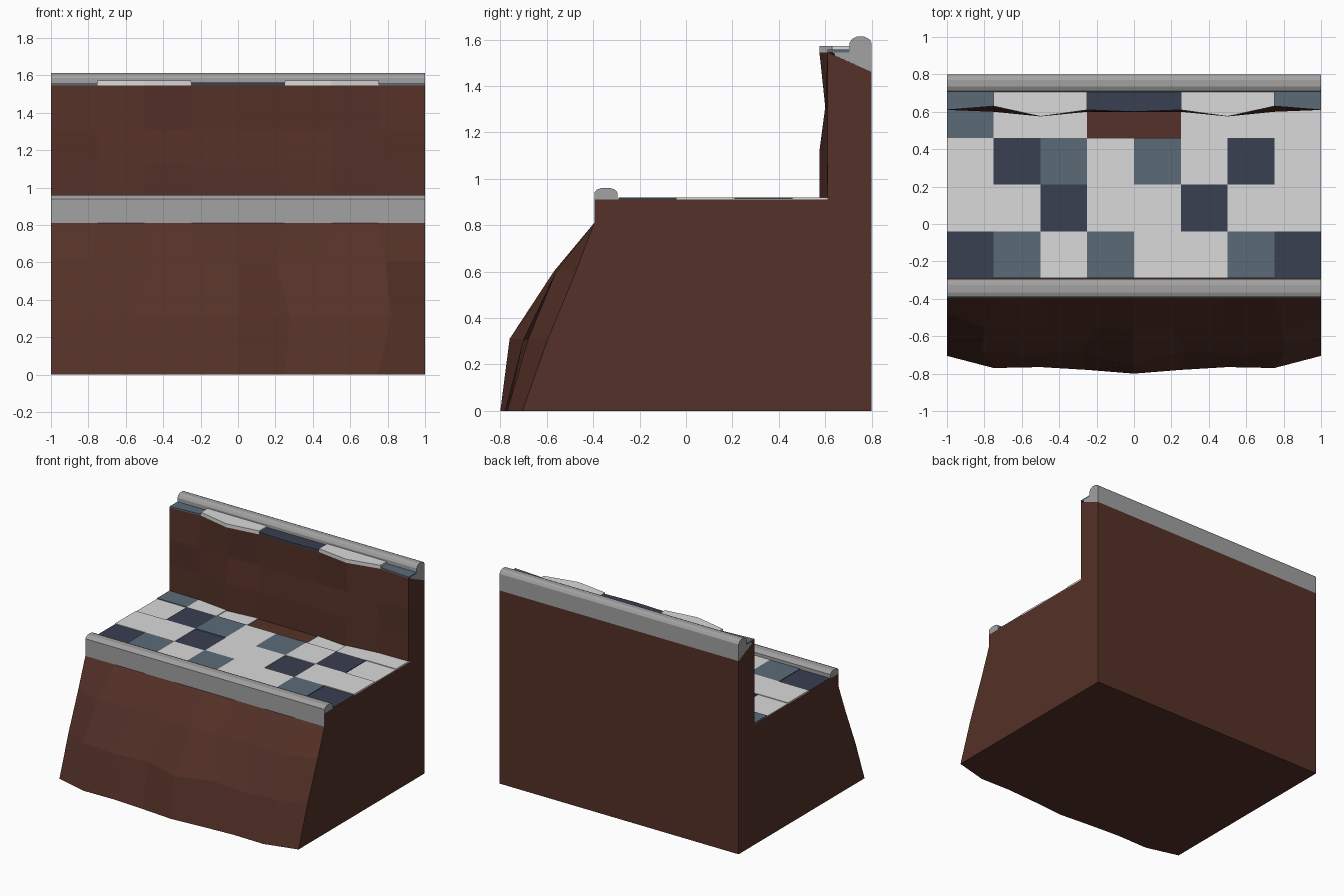
import bpy
import bmesh

cube = bpy.data.objects.get("Cube")
if cube:
    bpy.data.objects.remove(cube)


def material(name, *rgb):
    mat = bpy.data.materials.new(name)
    mat.use_nodes = True
    mat.diffuse_color = (*rgb, 1)
    mat.node_tree.nodes["Principled BSDF"].inputs["Base Color"].default_value = (*rgb, 1)
    return mat


EARTH = material("brown earth", 0.09, 0.031, 0.021)
STONE = material("grey stone", 0.36, 0.36, 0.36)
WHITE = material("white tile", 0.70, 0.70, 0.70)
SLATE = material("slate blue tile", 0.105, 0.145, 0.185)
NAVY = material("navy tile", 0.042, 0.050, 0.082)
TILES = {"W": WHITE, "S": SLATE, "N": NAVY}


def loft(name, sections, *mats):
    """Skin a row of matching closed sections and cap both ends."""
    bm = bmesh.new()
    rings = [[bm.verts.new(p) for p in s] for s in sections]
    n = len(rings[0])
    for a, b in zip(rings, rings[1:]):
        for j in range(n):
            k = (j + 1) % n
            bm.faces.new((a[j], a[k], b[k], b[j]))
    bm.faces.new(rings[0])
    bm.faces.new(rings[-1])
    bmesh.ops.recalc_face_normals(bm, faces=bm.faces)
    mesh = bpy.data.meshes.new(name)
    bm.to_mesh(mesh)
    bm.free()
    for m in mats:
        mesh.materials.append(m)
    obj = bpy.data.objects.new(name, mesh)
    bpy.context.collection.objects.link(obj)
    return obj


def bar(name, profile, mat):
    return loft(name, [[(x, y, z) for y, z in profile] for x in (-1, 1)], mat)


def slab(name, outline, bottom, top, mat):
    return loft(name, [[(x, y, z) for x, y in outline] for z in (bottom, top)], mat)


# Earth bank: each row gives height, column positions from the centre out, depths
EVEN = (0, 0.25, 0.5, 0.75, 1)
FLOOR, LEDGE, FRONT, BACK = 0.91, 1.545, -0.395, 0.8
LEDGE_EDGE = (0.60, 0.61, 0.575, 0.63, 0.61)
rows = [
    (0.0, EVEN, (BACK,) * 5),
    (0.0, EVEN, (-0.80, -0.78, -0.765, -0.77, -0.705)),
    (0.31, (0, 0.28, 0.55, 0.82, 1), (-0.76, -0.68, -0.70, -0.68, -0.595)),
    (0.60, (0, 0.2, 0.47, 0.79, 1), (-0.57, -0.55, -0.53, -0.56, -0.475)),
    (0.81, EVEN, (FRONT,) * 5),
    (FLOOR, EVEN, (FRONT,) * 5),
    (FLOOR, EVEN, (0.60, 0.60, 0.575, 0.605, 0.61)),
    (1.12, EVEN, (0.60, 0.60, 0.575, 0.61, 0.61)),
    (1.31, EVEN, (0.605, 0.61, 0.60, 0.60, 0.61)),
    (LEDGE, EVEN, LEDGE_EDGE),
    (1.46, EVEN, (BACK,) * 5),
]
sections = []
for c in range(-4, 5):
    side = -1 if c < 0 else 1
    sections.append([(side * xs[abs(c)], ys[abs(c)], z) for z, xs, ys in rows])
bank = loft("earth_bank", sections, EARTH, STONE)

# Stone band on the upright strip below the front kerb
for f in bank.data.polygons:
    if f.normal.y < -0.9 and f.center.y < 0 and f.center.z > 0.81:
        f.material_index = 1


# Rounded kerb outline, from its back foot over the top to its front foot
def kerb_outline(y0, y1, z0, z1):
    h = z1 - z0
    return [(y1, z0), (y1, z1 - 0.4 * h), (y1 - 0.01, z1 - 0.15 * h), (y1 - 0.03, z1),
            (y0 + 0.03, z1), (y0 + 0.01, z1 - 0.15 * h), (y0, z1 - 0.4 * h), (y0, z0)]


bar("front_kerb", kerb_outline(FRONT, -0.295, FLOOR, 0.96), STONE)
bar("back_coping",
    [(BACK, 1.46)] + kerb_outline(0.705, BACK, LEDGE, 1.612)[1:] + [(0.64, LEDGE), (0.64, 1.532)],
    STONE)

# Floor tiles, front row first; lowercase tiles sit lower, a dot leaves bare earth
floor_rows = ["nSWSWWSn", "WWnWWnWW", "wNSWSWNw", "SWw..wWW"]
for r, row in enumerate(floor_rows):
    y0 = -0.29 + 0.25 * r
    y1 = min(y0 + 0.25, 0.62)
    for c, key in enumerate(row):
        if key == ".":
            continue
        x0 = -1 + 0.25 * c
        outline = [(x0, y0), (x0 + 0.25, y0), (x0 + 0.25, y1), (x0, y1)]
        top = FLOOR + (0.005 if key.islower() else 0.01)
        slab(f"floor_tile_{r}_{c}", outline, FLOOR, top, TILES[key.upper()])

# Ledge tiles follow the uneven top edge of the wall
tile_top = {"S": 1.556, "W": 1.572, "N": 1.562}
for c, key in enumerate("SWWNNWWS"):
    x0, x1 = -1 + 0.25 * c, -0.75 + 0.25 * c
    outline = [(x0, LEDGE_EDGE[abs(c - 4)]), (x1, LEDGE_EDGE[abs(c - 3)]), (x1, 0.71), (x0, 0.71)]
    slab(f"ledge_tile_{c}", outline, LEDGE, tile_top[key], TILES[key])
